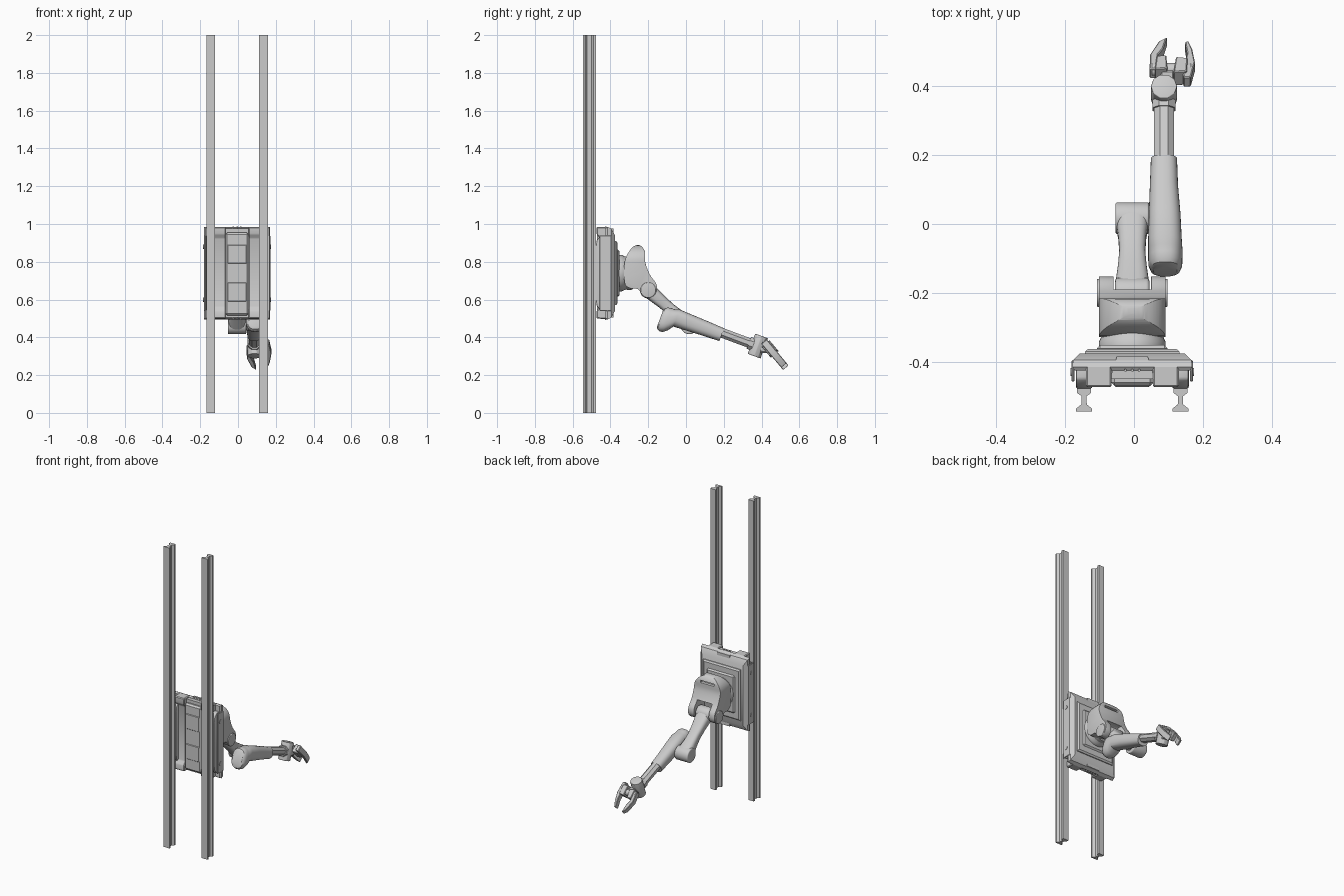
import bpy, bmesh, math
from mathutils import Vector as V

if "Cube" in bpy.data.objects:
    bpy.data.objects.remove(bpy.data.objects["Cube"])

CX, CZ = -0.005, 0.74      # centre of the carriage
TILT = math.radians(20.5)  # downward slope of the forearm


def finish(ob, bevel=0, seg=3, angle=35):
    bpy.ops.object.select_all(action='DESELECT')
    bpy.context.view_layer.objects.active = ob
    ob.select_set(True)
    if bevel:
        m = ob.modifiers.new("bevel", 'BEVEL')
        m.width, m.segments, m.limit_method = bevel, seg, 'ANGLE'
        m.angle_limit = math.radians(angle)
        bpy.ops.object.modifier_apply(modifier=m.name)
    bpy.ops.object.shade_smooth_by_angle(angle=math.radians(32))
    return ob


def loft(name, rings, bevel=0, seg=3, done=True):
    """Skin a list of equal-length point rings and cap both ends."""
    bm = bmesh.new()
    vs = [[bm.verts.new(p) for p in r] for r in rings]
    n = len(vs[0])
    for a, b in zip(vs, vs[1:]):
        for i in range(n):
            bm.faces.new((a[i], a[(i + 1) % n], b[(i + 1) % n], b[i]))
    bm.faces.new(vs[0])
    bm.faces.new(vs[-1])
    bmesh.ops.recalc_face_normals(bm, faces=bm.faces)
    me = bpy.data.meshes.new(name)
    bm.to_mesh(me)
    bm.free()
    ob = bpy.data.objects.new(name, me)
    bpy.context.collection.objects.link(ob)
    return finish(ob, bevel, seg) if done else ob


def rect(x0, x1, z0, z1, y):
    return [V((x0, y, z0)), V((x1, y, z0)), V((x1, y, z1)), V((x0, y, z1))]


def box(name, x0, x1, y0, y1, z0, z1, bevel=0, seg=1, done=True):
    return loft(name, [rect(x0, x1, z0, z1, y) for y in (y0, y1)], bevel, seg, done)


def side_prism(name, yz, x0, x1, bevel=0, seg=3, done=True):
    return loft(name, [[V((x, y, z)) for y, z in yz] for x in (x0, x1)], bevel, seg, done)


def oval(c, u, v, a, b, n=28, p=2.0, turn=0.0):
    out = []
    for i in range(n):
        t = 2 * math.pi * i / n + turn
        f = lambda k: math.copysign(abs(k) ** (2 / p), k)
        out.append(V(c) + u * a * f(math.cos(t)) + v * b * f(math.sin(t)))
    return out


def rod(name, p, q, r, n=28, bevel=0, turn=0.0):
    d = (V(q) - V(p)).normalized()
    u = V((1, 0, 0)) if abs(d.x) < .9 else V((0, 1, 0))
    return loft(name, [oval(c, u, d.cross(u), r, r, n, 2, turn) for c in (p, q)], bevel)


def smooth(pts, k=5):
    """Closed Catmull-Rom curve through 2D points."""
    n, out = len(pts), []
    for i in range(n):
        a, b, c, d = (V(pts[(i + j) % n]) for j in (-1, 0, 1, 2))
        for s in range(k):
            t = s / k
            out.append(tuple(.5 * (2 * b + (c - a) * t + (2 * a - 5 * b + 4 * c - d) * t * t
                                   + (3 * b - a - 3 * c + d) * t ** 3)))
    return out


def boolean(ob, cutter, op):
    bpy.context.view_layer.objects.active = ob
    m = ob.modifiers.new("cut", 'BOOLEAN')
    m.object, m.operation, m.solver = cutter, op, 'EXACT'
    bpy.ops.object.modifier_apply(modifier=m.name)
    bpy.data.objects.remove(cutter)


# Rails, guide trucks, side guards and rear blocks, one set per side
half = [(.023, -.545), (.023, -.536), (.008, -.524), (.007, -.5), (.02, -.491), (.02, -.477)]
section = half + [(-x, y) for x, y in reversed(half)]
block = [(-.474, .5), (-.41, .495), (-.41, .985), (-.474, .985), (-.474, .945),
         (-.455, .925), (-.455, .56), (-.474, .54)]
for s, side in ((-1, "left"), (1, "right")):
    rx = CX + s * .14
    loft("rail_" + side, [[V((rx + x, y, z)) for x, y in section] for z in (0, 2)])
    truck = [(-.45, .54), (-.472, .565), (-.478, .6), (-.478, .88), (-.472, .915), (-.45, .94),
             (-.41, .94), (-.41, .54)]
    side_prism("guide_truck_" + side, truck, rx - .024, rx + .024, .006, 2)
    gx = CX + s * .172
    box("side_guard_" + side, gx - .004, gx + .004, -.458, -.395, .54, .94, .003)
    for z in (.6, .88):
        rod("guide_bolt_" + side, (gx, -.43, z), (gx + s * .007, -.43, z), .012, 12)
    a, b = sorted((CX + s * .06, CX + s * .135))
    side_prism("rear_block_" + side, block, a, b, .005, 1)

# Carriage slab with wide chamfer, rear panel and mounting plates
loft("carriage_slab", [rect(CX - w, CX + w, CZ - h, CZ + h, y) for y, w, h in
     ((-.425, .168, .238), (-.415, .174, .245), (-.395, .172, .235), (-.376, .152, .2))])
box("rear_panel", CX - .062, CX + .062, -.47, -.41, .515, .955, .01)
for z in (.64, .84):
    box("rear_panel_rib", CX - .05, CX + .05, -.474, -.46, z - .05, z + .05, .003)
for s in (-1, 1):
    zs = sorted((CZ + s * .2, CZ + s * .236))
    loft("carriage_end_boss", [rect(CX - w, CX + w, *zs, y) for y, w in ((-.45, .065), (-.385, .045))])
    for k in (-1, 0, 1):
        z = CZ + s * .235
        rod("end_screw", (CX + k * .02, -.425, z), (CX + k * .02, -.425, z + s * .012), .004, 8)
loft("mount_frame", [rect(CX - w, CX + w, CZ - h, CZ + h, y) for y, w, h in
     ((-.38, .137, .17), (-.37, .137, .17), (-.363, .128, .16))])
box("mount_plate", CX - .103, CX + .103, -.37, -.352, CZ - .125, CZ + .125, .015)

# Turret
X, Y, Z = V((1, 0, 0)), V((0, 1, 0)), V((0, 0, 1))
loft("turret", [oval((CX, y, CZ), X, Z, r, r, 40) for y, r in
     ((-.356, .097), (-.342, .097), (-.332, .092), (-.318, .087), (-.305, .09), (-.29, .09), (-.27, .075))])

# Shoulder: arched saddle with two ears around the upper arm
prof = smooth([(-.325, .80), (-.296, .862), (-.268, .886), (-.238, .884), (-.218, .852),
               (-.215, .794), (-.19, .73), (-.157, .682), (-.157, .637), (-.19, .609),
               (-.23, .624), (-.255, .655), (-.296, .66), (-.325, .69)])
shoulder = side_prism("shoulder", prof, CX - .12, CX + .12, done=False)
arch = [(.097 * math.cos(math.pi * i / 24), .80 + .088 * math.sin(math.pi * i / 24)) for i in range(25)]
arch += [(-.097, .55), (.097, .55)]
boolean(shoulder, loft("arch", [[V((CX + x, y, z)) for x, z in arch] for y in (-.4, -.1)],
                       done=False), 'INTERSECT')
slot = [(-.265, .5), (-.1, .5), (-.1, .73), (-.225, .73), (-.25, .715), (-.265, .69)]
boolean(shoulder, side_prism("slot", slot, CX - .055, CX + .055, done=False), 'DIFFERENCE')
boolean(shoulder, box("vent", CX - .05, CX + .05, -.235, -.15, .835, .85, done=False), 'DIFFERENCE')
finish(shoulder, .012, 3, 40)
for s in (-1, 1):
    rod("shoulder_pin_cap", (CX + s * .085, -.2, .65), (CX + s * .103, -.2, .65), .041, 32, .004)

# Upper arm: two round hubs joined by a waisted link
P, Q = V((CX, -.2, .65)), V((CX, .017, .463))
rod("upper_arm_shoulder_hub", P - X * .05, P + X * .05, .044, 32, .01)
rod("upper_arm_elbow_hub", Q - X * .049, Q + X * .049, .046, 32, .006)
axis = (Q - P).normalized()
up = X.cross(axis)
loft("upper_arm", [oval(P.lerp(Q, t), X, up, w, h, 28, 3) for t, w, h in
     ((0, .049, .041), (.15, .048, .037), (.35, .042, .032), (.55, .038, .031), (.75, .041, .035),
      (.9, .047, .042), (1, .048, .044))])
FX = .087
rod("elbow_axle", (.03, .017, .466), (FX, .017, .466), .03)

# Forearm: bulbous tail tapering to the wrist tube
fwd = V((0, math.cos(TILT), -math.sin(TILT)))
nrm = V((0, math.sin(TILT), math.cos(TILT)))
loft("forearm", [oval((x, y, z), X, nrm, w, h, 28, 2.5) for x, y, z, w, h in
     ((.091, -.137, .501, .034, .045), (.091, -.131, .499, .043, .06), (.091, -.118, .495, .049, .067),
      (.091, -.10, .491, .05, .067), (.091, -.078, .492, .05, .06), (.09, -.05, .502, .049, .048),
      (.089, .03, .473, .046, .044), (FX, .11, .444, .041, .04), (FX, .189, .414, .038, .036))])
W = V((FX, .38, .353))
loft("wrist_tube", [oval(W + fwd * d, X, nrm, .031, .028, 8, 2, math.pi / 8) for d in (-.25, -.01)])
rod("wrist_collar", W - fwd * .05, W - fwd * .025, .036, 8, 0, math.pi / 8)

# Wrist knuckle, standing across the forearm
rod("wrist_joint", W - nrm * .056, W + nrm * .058, .038, 10, .003)

# Gripper: palm, hinge, two knuckles and two curved fingers
a = math.radians(50)
gu, gn = V((0, math.cos(a), -math.sin(a))), V((0, math.sin(a), math.cos(a)))
G = V((0, .45, .333))


def plate(name, pts, h, bevel=.003):
    return loft(name, [[G + X * x + gu * u + gn * k for x, u in pts] for k in (-h, h)], bevel, 1)


box("gripper_neck", .075, .118, .39, .448, .318, .362, .006)
rod("gripper_hinge", (.052, .448, .338), (.166, .448, .338), .02, 12, .003)
plate("left_knuckle", [(.06, -.032), (.097, -.026), (.094, .032), (.066, .03)], .027)
plate("right_knuckle", [(.115, -.045), (.153, -.04), (.156, .02), (.122, .025)], .027)
plate("left_finger", [(.096, .124), (.073, .106), (.047, .046), (.045, -.02), (.064, -.022),
                      (.07, .045), (.084, .07)], .019)
plate("right_finger", [(.157, .108), (.169, .07), (.177, .01), (.165, -.058), (.144, -.06),
                       (.142, -.035), (.154, .05), (.148, .1)], .019)
